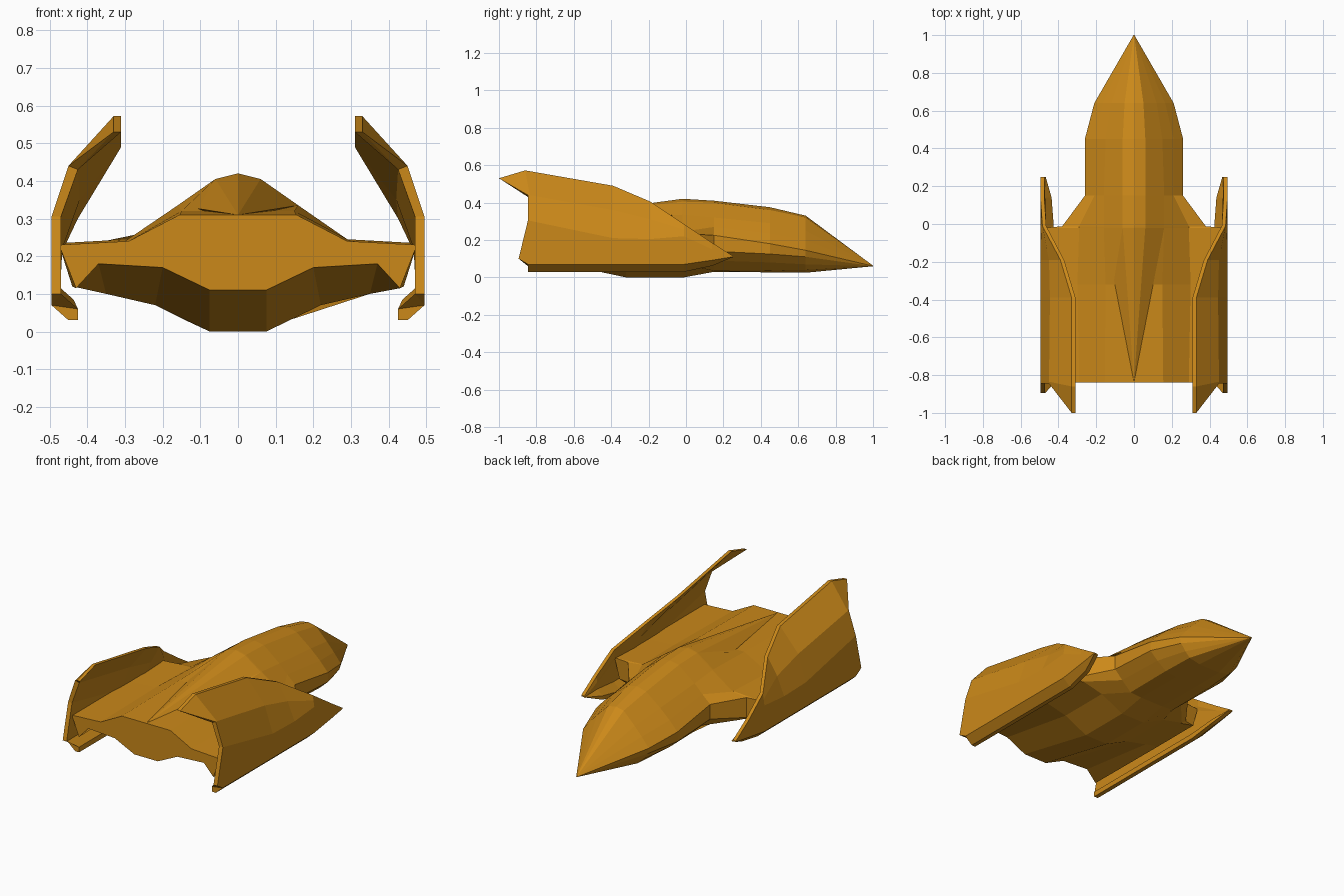
import bpy, bmesh

if "Cube" in bpy.data.objects:
    bpy.data.objects.remove(bpy.data.objects["Cube"])

paint = bpy.data.materials.new("hull_orange")
paint.diffuse_color = (0.6, 0.25, 0.01, 1)
paint.use_nodes = True
paint.node_tree.nodes["Principled BSDF"].inputs["Base Color"].default_value = paint.diffuse_color


def loft(name, rings, mirror=False):
    """Skin a list of equal-length 3D rings, closing both ends."""
    bm = bmesh.new()
    vs = [[bm.verts.new(p) for p in ring] for ring in rings]
    n = len(vs[0])
    for a, b in zip(vs, vs[1:]):
        for i in range(n):
            j = (i + 1) % n
            bm.faces.new((a[i], a[j], b[j], b[i]))
    bm.faces.new(vs[0])
    bm.faces.new(vs[-1])
    bmesh.ops.remove_doubles(bm, verts=bm.verts, dist=0.0005)
    bmesh.ops.triangulate(bm, faces=[f for f in bm.faces if len(f.verts) > 4])
    bmesh.ops.recalc_face_normals(bm, faces=bm.faces)
    mesh = bpy.data.meshes.new(name)
    bm.to_mesh(mesh)
    bm.free()
    mesh.materials.append(paint)
    obj = bpy.data.objects.new(name, mesh)
    bpy.context.collection.objects.link(obj)
    if mirror:
        obj.modifiers.new("Mirror", 'MIRROR')
    return obj


def symmetric(y, half):
    """Full ring from a right-hand half profile that starts on x = 0."""
    return [(x, y, z) for x, z in half] + [(-x, y, z) for x, z in half[:0:-1]]


# Hull: half profiles from top centre, round the side, to the keel
stern = [(0, .31), (.06, .31), (.155, .31), (.29, .24), (.475, .23),
         (.43, .115), (.37, .18), (.2, .17), (.075, .11)]
deck = [(0, .32), (.06, .32), (.15, .32), (.3, .24), (.475, .23),
        (.44, .12), (.35, .1), (.22, .07), (.075, 0)]
peak = [(0, .42), (.06, .405), (.16, .335), (.29, .245), (.47, .235),
        (.44, .12), (.35, .1), (.22, .07), (.075, 0)]
neck = [(0, .41), (.06, .4), (.16, .32), (.21, .27), (.26, .225),
        (.26, .14), (.21, .09), (.15, .035), (.075, .03)]
cheek = [(0, .375), (.06, .36), (.15, .29), (.21, .235), (.26, .18),
         (.26, .125), (.21, .08), (.15, .037), (.075, .027)]
brow = [(0, .33), (.05, .32), (.12, .25), (.165, .2), (.21, .145),
        (.2, .11), (.17, .07), (.14, .04), (.07, .025)]
waist = [(min(x, .38), z) for x, z in peak]
nose = [(0, .06)] * 9
# the nose ring is a hair wide so it can be capped and merged cleanly
nose = [(x * .01, .06 + (z - .06) * .01) for x, z in brow]
loft("hull", [symmetric(y, s) for y, s in (
    (-.84, stern), (-.32, deck), (-.02, peak), (-.012, waist),
    (.15, neck), (.45, cheek), (.64, brow), (1, nose))])

# Spine ridge tapering from the peak back to the stern
ridge = [(0, .42), (.06, .405), (.16, .335), (.1, .3)]
tip = [(x * .01, .31 + (z - .36) * .01) for x, z in ridge]
loft("spine_ridge", [symmetric(-.83, tip), symmetric(-.02, ridge)])


def wing_ring(y, c, k, zd, e, f, y_top=None, y_spur=None):
    """Wing section: hooked lower lip, upright panel, two inward-leaning panels."""
    yt = y if y_top is None else y_top
    ys = y if y_spur is None else y_spur
    lip = .47 - .045 * k
    return [(lip, y, c - .04 * k), (lip + .025, y, c - .04 * k), (.495, y, c),
            (.495, ys, c + .03 * k), (.495, y, zd), (e[0], y, e[1]),
            (f[0], yt, f[1]), (f[0] - .02, yt, f[1]),
            (e[0] - .025, y, e[1] - .01), (.47, y, zd),
            (.47, ys, c + .03 * k), (lip, y, c - .01 * k)]


# Wings: sections from the swept rear tip forward to the low point
loft("wings", [
    wing_ring(-.845, .07, 1, .305, (.45, .44), (.33, .53), -1, -.895),
    wing_ring(-.835, .07, 1, .303, (.45, .44), (.33, .572), -.86),
    wing_ring(-.39, .07, 1, .21, (.445, .36), (.33, .49)),
    wing_ring(-.19, .07, 1, .205, (.45, .31), (.39, .405)),
    wing_ring(-.01, .07, 1, .22, (.49, .255), (.485, .285)),
    wing_ring(.14, .092, .75, .15, (.495, .165), (.495, .185)),
    wing_ring(.25, .11, .05, .113, (.495, .114), (.495, .115)),
], mirror=True)
